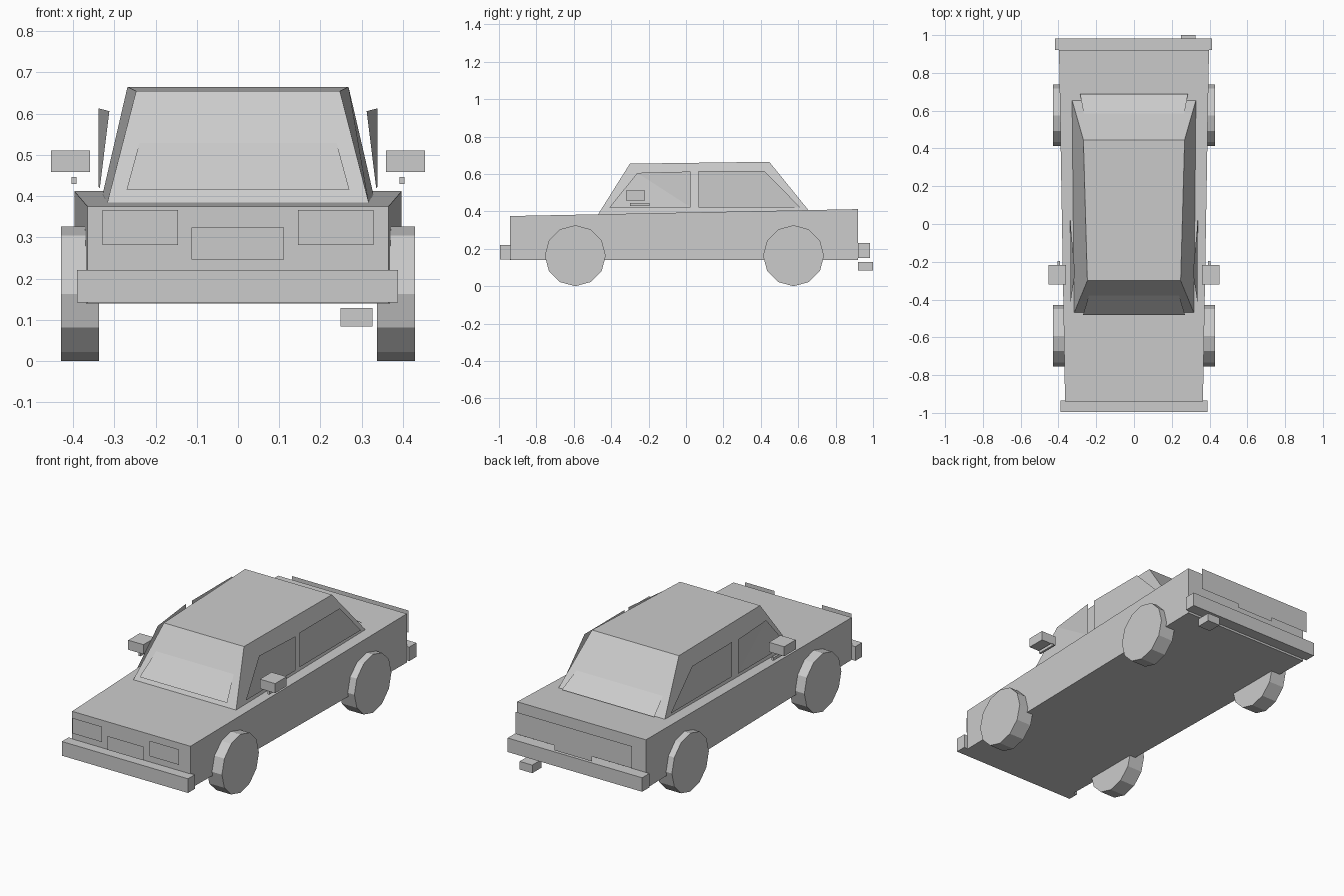
import bpy
import bmesh
from math import pi
from mathutils import Vector

cube = bpy.data.objects.get("Cube")
if cube:
    bpy.data.objects.remove(cube, do_unlink=True)

grey = bpy.data.materials.new("plain_grey")
grey.use_nodes = True
grey.diffuse_color = (0.6, 0.6, 0.6, 1)
shader = next(n for n in grey.node_tree.nodes if n.type == 'BSDF_PRINCIPLED')
shader.inputs["Base Color"].default_value = grey.diffuse_color


def finish(name, bm):
    mesh = bpy.data.meshes.new(name)
    bm.to_mesh(mesh)
    bm.free()
    mesh.materials.append(grey)
    obj = bpy.data.objects.new(name, mesh)
    bpy.context.collection.objects.link(obj)
    return obj


def loft(name, lower, upper):
    """Solid between two four-cornered rings."""
    bm = bmesh.new()
    a = [bm.verts.new(p) for p in lower]
    b = [bm.verts.new(p) for p in upper]
    bm.faces.new(a)
    bm.faces.new(b)
    for i in range(4):
        j = (i + 1) % 4
        bm.faces.new((a[i], a[j], b[j], b[i]))
    bmesh.ops.recalc_face_normals(bm, faces=bm.faces)
    return finish(name, bm)


def ring(front, rear):
    """Front and rear are (half width, y, z)."""
    (fw, fy, fz), (rw, ry, rz) = front, rear
    return [(-fw, fy, fz), (fw, fy, fz), (rw, ry, rz), (-rw, ry, rz)]


def box(name, x, y, z):
    rings = [[(x[0], y[0], h), (x[1], y[0], h), (x[1], y[1], h), (x[0], y[1], h)]
             for h in z]
    return loft(name, *rings)


def sheet(name, points, outward):
    """Thin panel; four corners, creased from the second to the fourth."""
    bm = bmesh.new()
    a, b, c, d = [bm.verts.new(p) for p in points]
    for corners in ((a, b, d), (b, c, d)):
        face = bm.faces.new(corners)
        face.normal_update()
        if face.normal.dot(Vector(outward)) < 0:
            face.normal_flip()
    bmesh.ops.dissolve_limit(bm, angle_limit=0.01, verts=bm.verts, edges=bm.edges)
    return finish(name, bm)


def end_panel(name, x, y, z):
    points = [(x[0], y, z[0]), (x[0], y, z[1]), (x[1], y, z[1]), (x[1], y, z[0])]
    return sheet(name, points, (0, y, 0))


def screen(name, low, high):
    return sheet(name, ring(low, high), (0, low[1], 0.3))


# Body and cabin
loft("body",
     ring((0.365, -0.94, 0.14), (0.397, 0.92, 0.14)),
     ring((0.365, -0.94, 0.375), (0.397, 0.92, 0.412)))
loft("cabin",
     ring((0.317, -0.47, 0.384), (0.328, 0.655, 0.406)),
     ring((0.247, -0.30, 0.655), (0.268, 0.445, 0.665)))

# Windscreens
screen("front_windscreen", (0.27, -0.481, 0.416), (0.217, -0.306, 0.61))
screen("rear_windscreen", (0.285, 0.687, 0.42), (0.235, 0.407, 0.62))

# Bumpers and exhaust
box("front_bumper", (-0.39, 0.388), (-0.995, -0.935), (0.142, 0.221))
box("rear_bumper", (-0.418, 0.412), (0.92, 0.983), (0.152, 0.23))
box("exhaust", (0.248, 0.326), (0.92, 1.0), (0.084, 0.129))

# Front and rear panels
end_panel("grille", (-0.113, 0.111), -0.99, (0.247, 0.324))
end_panel("tail_panel", (-0.36, 0.36), 0.99, (0.27, 0.393))
end_panel("rear_plate", (-0.115, 0.115), 0.994, (0.245, 0.33))

# Parts on both sides
for label, s in (("right", -1), ("left", 1)):
    end_panel(label + "_headlight", (s * 0.146, s * 0.328), -0.99, (0.281, 0.367))
    box(label + "_mirror", (s * 0.359, s * 0.453), (-0.32, -0.218), (0.458, 0.511))
    box(label + "_mirror_stem", (s * 0.392, s * 0.404), (-0.30, -0.195), (0.429, 0.446))
    sheet(label + "_front_window",
          [(s * 0.335, -0.41, 0.42), (s * 0.312, -0.26, 0.606),
           (s * 0.338, 0.025, 0.613), (s * 0.338, 0.025, 0.422)], (s, 0, 0))
    sheet(label + "_rear_window",
          [(s * 0.332, 0.067, 0.422), (s * 0.332, 0.067, 0.615),
           (s * 0.332, 0.42, 0.615), (s * 0.332, 0.61, 0.422)], (s, 0, 0))
    for end, y in (("front", -0.592), ("rear", 0.575)):
        bpy.ops.mesh.primitive_cylinder_add(
            vertices=12, radius=0.163, depth=0.093,
            location=(s * 0.383, y, 0.163), rotation=(0, pi / 2, 0))
        wheel = bpy.context.object
        wheel.name = label + "_" + end + "_wheel"
        wheel.data.materials.append(grey)
